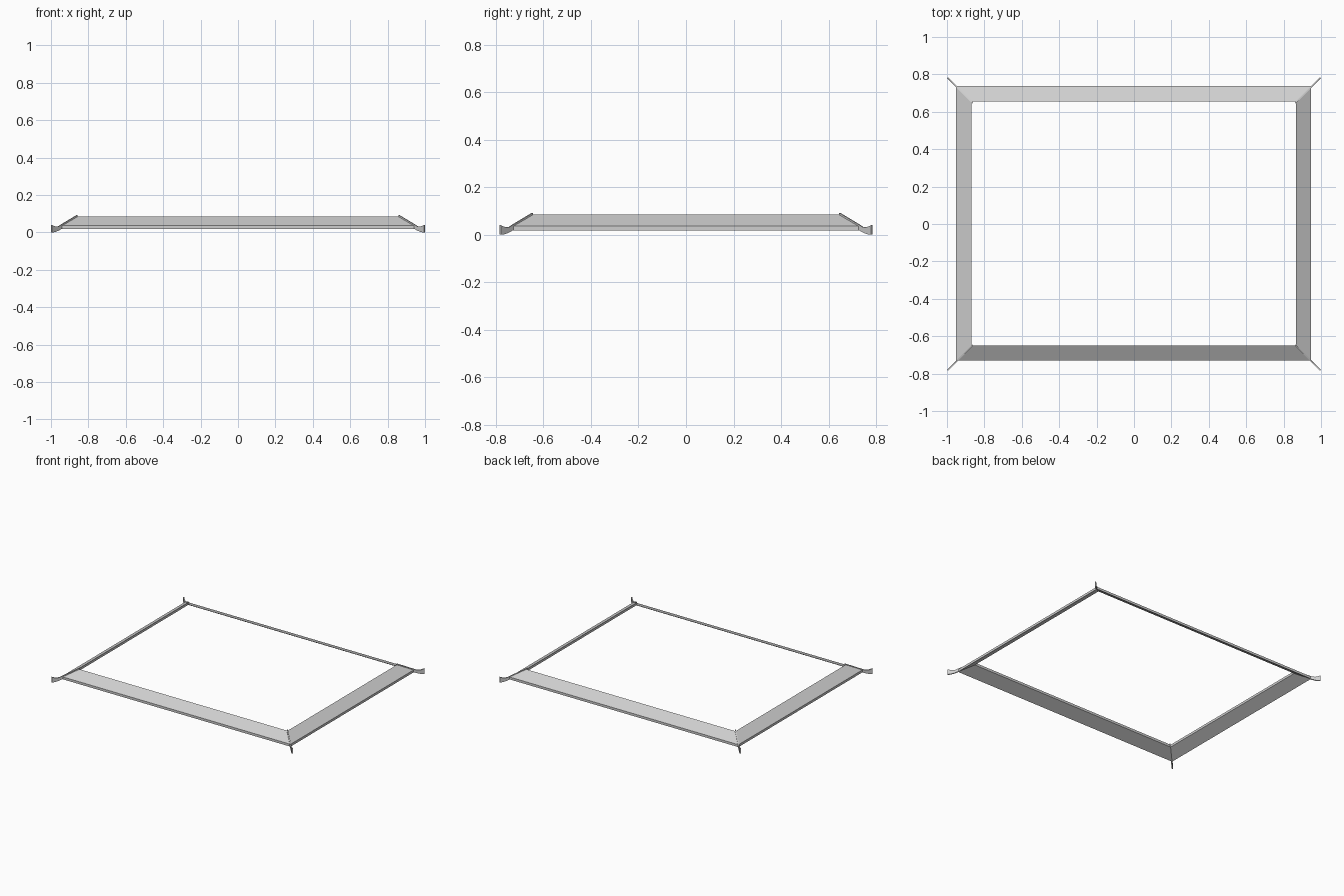
import bpy, bmesh
from mathutils import Vector

cube = bpy.data.objects.get("Cube")
if cube:
    bpy.data.objects.remove(cube)

grey = bpy.data.materials.new("light_grey")
grey.use_nodes = True
COLOUR = (0.62, 0.62, 0.62, 1)
grey.diffuse_color = COLOUR
grey.node_tree.nodes["Principled BSDF"].inputs["Base Color"].default_value = COLOUR

CORNERS = [(-1, -1), (1, -1), (1, 1), (-1, 1)]


def finish(name, bm):
    bmesh.ops.recalc_face_normals(bm, faces=bm.faces)
    mesh = bpy.data.meshes.new(name)
    bm.to_mesh(mesh)
    bm.free()
    mesh.materials.append(grey)
    obj = bpy.data.objects.new(name, mesh)
    bpy.context.collection.objects.link(obj)
    return obj


# Sloping eave: one slab section swept round the rectangle with mitred corners
HALF_X, HALF_Y = 0.949, 0.734
SECTION = [(0, 0.018), (0, 0.036), (0.082, 0.084), (0.082, 0.066)]  # inset, z
bm = bmesh.new()
rings = [[bm.verts.new((sx * (HALF_X - d), sy * (HALF_Y - d), z)) for d, z in SECTION]
         for sx, sy in CORNERS]
for i in range(4):
    a, b = rings[i], rings[(i + 1) % 4]
    for j in range(4):
        k = (j + 1) % 4
        bm.faces.new((a[j], b[j], b[k], a[k]))
eave = finish("eave_slab", bm)
eave.location = (-0.002, 0.003, 0)

# Hip ridges: thin diagonal blades that end in an upturned horn
TIP_X, TIP_Y, HALF_THICK = 0.997, 0.782, 0.004
TOP = [(0, 0.040), (0.012, 0.034), (0.025, 0.031), (0.038, 0.033), (0.05, 0.041), (0.135, 0.092)]
BOTTOM = [(0.135, 0.074), (0.05, 0.018), (0.038, 0.011), (0.025, 0.005), (0.012, 0.001), (0, 0)]
for (sx, sy), name in zip(CORNERS, ("front_right", "front_left", "back_left", "back_right")):
    bm = bmesh.new()
    side = Vector((-sy, sx, 0)).normalized() * HALF_THICK
    sheets = []
    for sign in (-1, 1):
        sheets.append([bm.verts.new(Vector((sx * (TIP_X - d), sy * (TIP_Y - d), z)) + side * sign)
                       for d, z in TOP + BOTTOM])
    n = len(sheets[0])
    for i in range(n):
        k = (i + 1) % n
        bm.faces.new((sheets[0][i], sheets[0][k], sheets[1][k], sheets[1][i]))
    # side faces as quads between the top and bottom outlines
    for s in sheets:
        for i in range(len(TOP) - 1):
            bm.faces.new((s[i], s[i + 1], s[n - 2 - i], s[n - 1 - i]))
    finish(name + "_hip_ridge", bm)
